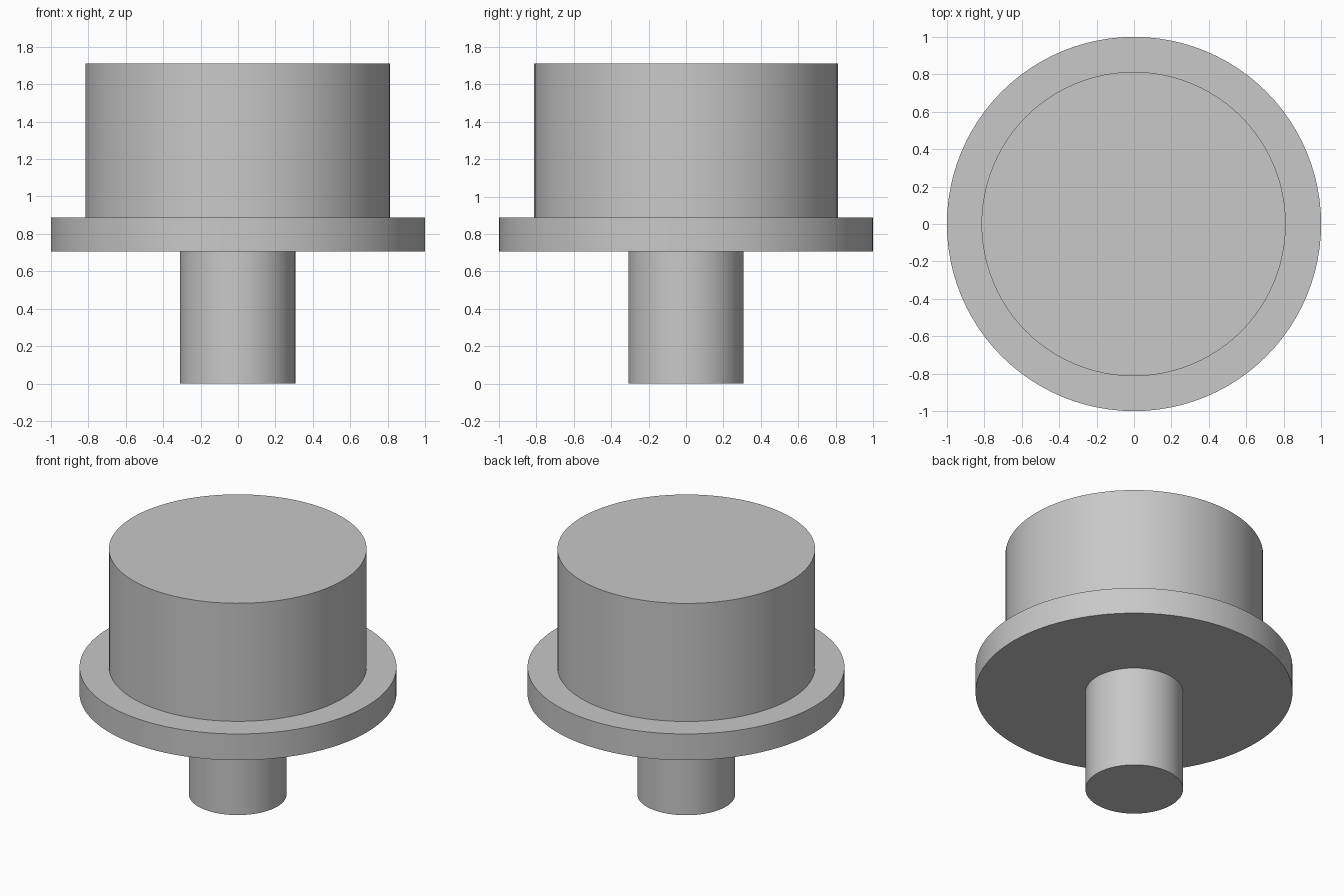
import bpy
import math

cube = bpy.data.objects.get("Cube")
if cube:
    bpy.data.objects.remove(cube, do_unlink=True)

# One plain grey for every part
grey = bpy.data.materials.new("plain_grey")
grey.use_nodes = True
grey.diffuse_color = (0.58, 0.58, 0.58, 1)
grey.node_tree.nodes["Principled BSDF"].inputs["Base Color"].default_value = grey.diffuse_color


def cylinder(name, radius, bottom, top, x=0.0):
    bpy.ops.mesh.primitive_cylinder_add(
        vertices=96, radius=radius, depth=top - bottom,
        location=(x, 0, (bottom + top) / 2))
    part = bpy.context.object
    part.name = name
    part.data.materials.append(grey)
    bpy.ops.object.shade_smooth_by_angle(angle=math.radians(30))
    return part


# Narrow stem, wide flange and broad head, stacked on one axis
cylinder("stem", 0.308, 0, 0.705, -0.002)
cylinder("flange", 1.0, 0.705, 0.888)
cylinder("head", 0.813, 0.888, 1.71, -0.002)
